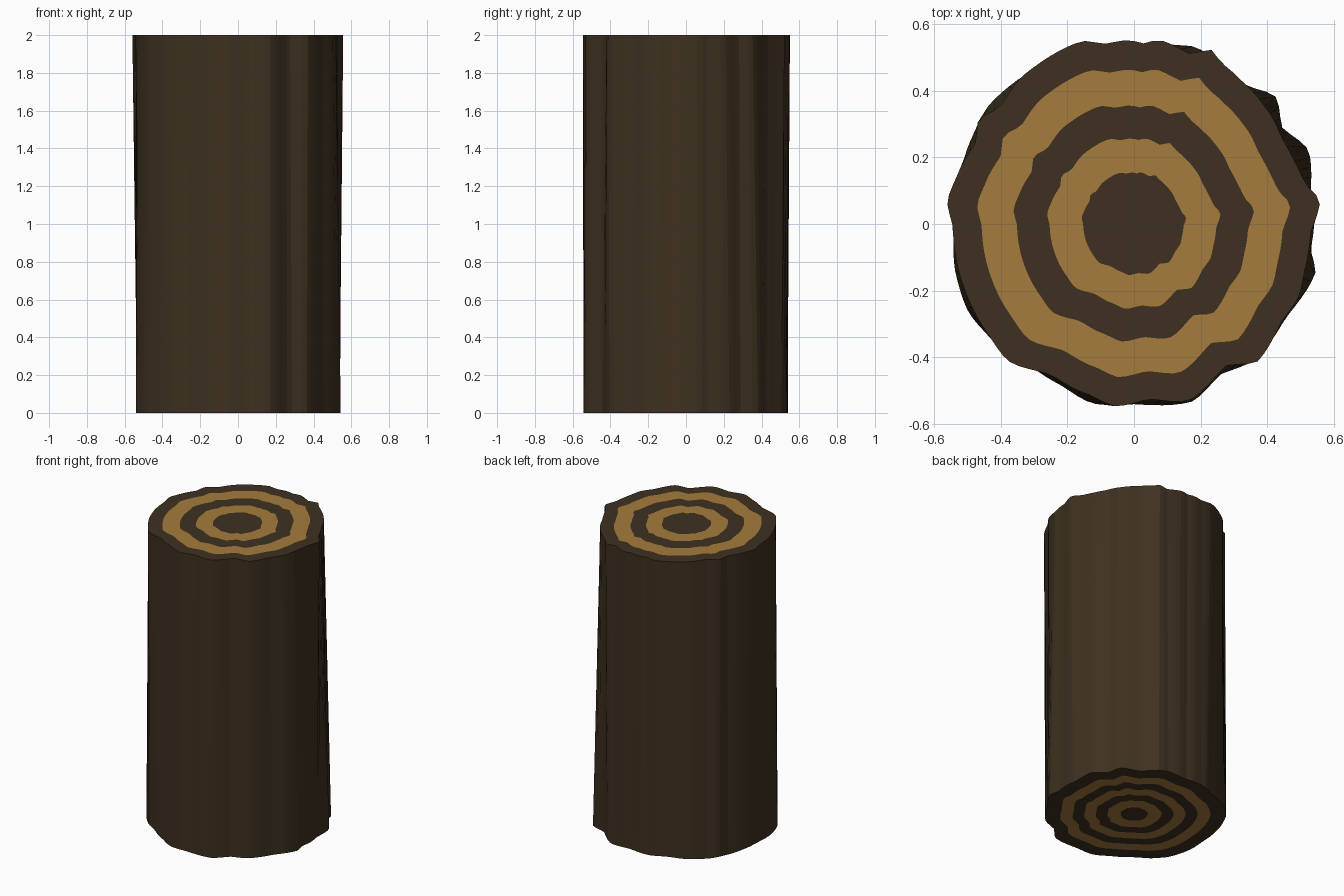
import bpy, math

if "Cube" in bpy.data.objects:
    bpy.data.objects.remove(bpy.data.objects["Cube"])

N = 120   # points around the log
H = 2.0


def material(name, color):
    m = bpy.data.materials.new(name)
    m.diffuse_color = color
    m.use_nodes = True
    m.node_tree.nodes["Principled BSDF"].inputs["Base Color"].default_value = m.diffuse_color
    return m


BARK = material("dark_bark", (0.047, 0.030, 0.014, 1))
WOOD = material("light_wood", (0.38, 0.20, 0.048, 1))

# Bark outlines as (angle in degrees, radius)
TOP = [(-3, .53), (7, .562), (14, .525), (23, .515), (30, .513), (39, .525), (52, .536),
       (61, .548), (66, .571), (72, .537), (82, .557), (88, .54), (91, .552), (99, .547),
       (106, .57), (126, .556), (139, .534), (146, .561), (153, .534), (164, .549),
       (173, .564), (181, .543), (199, .544), (217, .548), (227, .558), (241, .516),
       (255, .529), (264, .549), (275, .527), (287, .555), (303, .506), (312, .554),
       (327, .53), (336, .54), (345, .53)]
BOTTOM = [(0, .54), (8, .535), (23, .568), (33, .53), (42, .571), (53, .525), (71, .562),
          (85, .53), (100, .545), (112, .53), (128, .555), (141, .562), (153, .55),
          (166, .54), (178, .535), (196, .555), (208, .562), (218, .55), (229, .525),
          (245, .53), (257, .552), (270, .54), (288, .56), (300, .52), (312, .545),
          (328, .535), (345, .563), (352, .535)]


def radius(profile, deg):
    """Smoothly interpolated radius of a closed wavy outline."""
    first = profile[0][0]
    deg = (deg - first) % 360 + first
    pts = profile + [(first + 360, profile[0][1])]
    for (a0, r0), (a1, r1) in zip(pts, pts[1:]):
        if deg <= a1:
            t = (deg - a0) / (a1 - a0)
            return r0 + (r1 - r0) * (0.5 * t + 0.5 * t * t * (3 - 2 * t))
    return profile[0][1]


def ring(profile, scale, z):
    out = []
    for i in range(N):
        a = 360 * i / N
        r = scale * radius(profile, a)
        out.append((r * math.cos(math.radians(a)), r * math.sin(math.radians(a)), z))
    return out


def bridge(k):
    """Quads joining ring k to ring k + 1."""
    return [(k * N + i, k * N + (i + 1) % N, (k + 1) * N + (i + 1) % N, (k + 1) * N + i)
            for i in range(N)]


def build(name, verts, faces, mats, indices):
    me = bpy.data.meshes.new(name)
    me.from_pydata(verts, [], faces)
    for m in mats:
        me.materials.append(m)
    me.polygons.foreach_set("material_index", indices)
    me.update()
    ob = bpy.data.objects.new(name, me)
    bpy.context.collection.objects.link(ob)
    return ob


def cut_end(name, profile, scales, z, up):
    """Flat sawn end with alternating dark and light growth rings."""
    verts, faces, idx = [], [], []
    for k, s in enumerate(scales):
        verts += ring(profile, s, z)
        if k < len(scales) - 1:
            faces += bridge(k)
            idx += [k % 2] * N
    last = (len(scales) - 1) * N
    verts.append((0, 0, z))
    for i in range(N):
        faces.append((last + i, last + (i + 1) % N, len(verts) - 1))
        idx.append((len(scales) - 1) % 2)
    if not up:
        faces = [f[::-1] for f in faces]
    return build(name, verts, faces, [BARK, WOOD], idx)


# Bark wall between the two outlines
build("bark", ring(BOTTOM, 1, 0) + ring(TOP, 1, H), bridge(0), [BARK], [0] * N)

# Sawn ends
cut_end("top_rings", TOP, [1, .84, .645, .465, .28], H, True)
cut_end("bottom_rings", BOTTOM, [1, .83, .69, .56, .43, .30, .15], 0, False)
